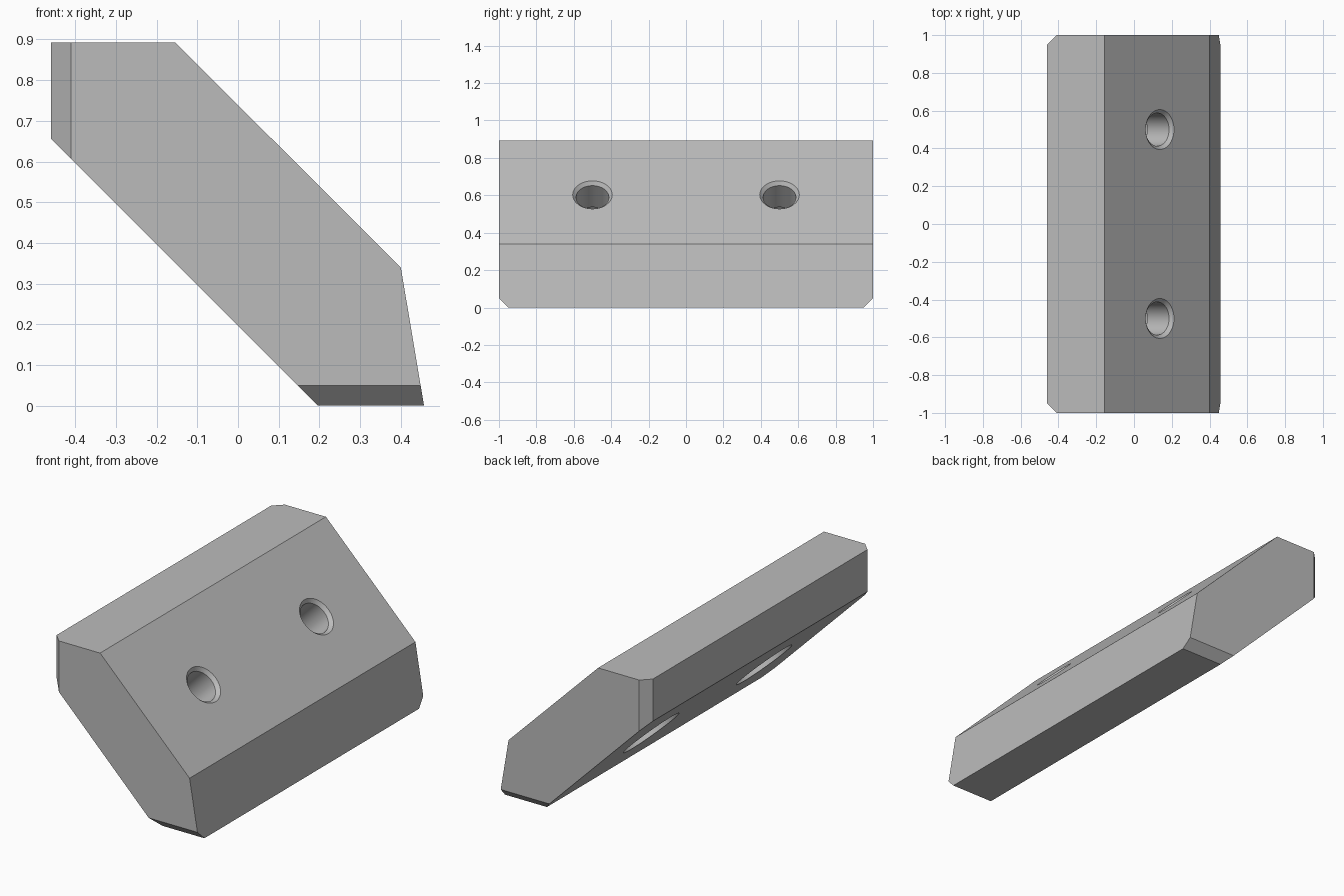
import bpy, bmesh, math
from mathutils import Matrix, Vector

default = bpy.data.objects.get("Cube")
if default:
    bpy.data.objects.remove(default, do_unlink=True)

steel = bpy.data.materials.new("plain_grey")
steel.use_nodes = True
grey = (0.5, 0.5, 0.5, 1)
steel.diffuse_color = grey
steel.node_tree.nodes["Principled BSDF"].inputs["Base Color"].default_value = grey


def make_object(name, bm):
    bmesh.ops.recalc_face_normals(bm, faces=bm.faces[:])
    mesh = bpy.data.meshes.new(name)
    bm.to_mesh(mesh)
    bm.free()
    mesh.materials.append(steel)
    obj = bpy.data.objects.new(name, mesh)
    bpy.context.collection.objects.link(obj)
    return obj


def make_plate():
    # Slanted side profile extruded along y
    profile = [(-0.46, 0.893), (-0.155, 0.893), (0.4, 0.34),
               (0.457, 0), (0.197, 0), (-0.46, 0.657)]
    bm = bmesh.new()
    face = bm.faces.new([bm.verts.new((x, -1, z)) for x, z in profile])
    ext = bmesh.ops.extrude_face_region(bm, geom=[face])
    moved = [v for v in ext["geom"] if isinstance(v, bmesh.types.BMVert)]
    bmesh.ops.translate(bm, verts=moved, vec=(0, 2, 0))
    # Chamfer the end corners of the upright edge and of the foot
    for side in (-1, 1):
        for point, normal in (((-0.41, side, 0), (-1, side, 0)),
                              ((0, side, 0.05), (0, side, -1))):
            cut = bmesh.ops.bisect_plane(
                bm, geom=bm.verts[:] + bm.edges[:] + bm.faces[:],
                plane_co=point, plane_no=Vector(normal).normalized(),
                clear_outer=True)
            rim = [e for e in cut["geom_cut"] if isinstance(e, bmesh.types.BMEdge)]
            bmesh.ops.contextual_create(bm, geom=rim)
    return make_object("slanted_plate", bm)


def make_bolt_cutter(y):
    # Chamfered bore that widens to a counterbore at the underside
    outline = [(0, 0.02), (0.125, 0.02), (0.0875, -0.0175), (0.0875, -0.18),
               (0.174, -0.18), (0.174, -0.5), (0, -0.5)]
    bm = bmesh.new()
    verts = [bm.verts.new((r, 0, t)) for r, t in outline]
    edges = [bm.edges.new(pair) for pair in zip(verts, verts[1:])]
    bmesh.ops.spin(bm, geom=verts + edges, cent=(0, 0, 0), axis=(0, 0, 1),
                   angle=math.tau, steps=64)
    bmesh.ops.remove_doubles(bm, verts=bm.verts[:], dist=0.0005)
    tilt = Matrix.Translation((0.136, y, 0.602)) @ Matrix.Rotation(math.pi / 4, 4, "Y")
    bm.transform(tilt)
    return make_object("bolt_hole_cutter", bm)


plate = make_plate()
bpy.context.view_layer.objects.active = plate
for y in (-0.5, 0.5):
    cutter = make_bolt_cutter(y)
    cutter.hide_render = True
    mod = plate.modifiers.new("bolt_hole", "BOOLEAN")
    mod.operation = "DIFFERENCE"
    mod.solver = "EXACT"
    mod.object = cutter
    bpy.ops.object.modifier_apply(modifier=mod.name)
    bpy.data.objects.remove(cutter, do_unlink=True)

bpy.ops.object.select_all(action="DESELECT")
plate.select_set(True)
bpy.ops.object.shade_smooth_by_angle(angle=math.radians(30))
